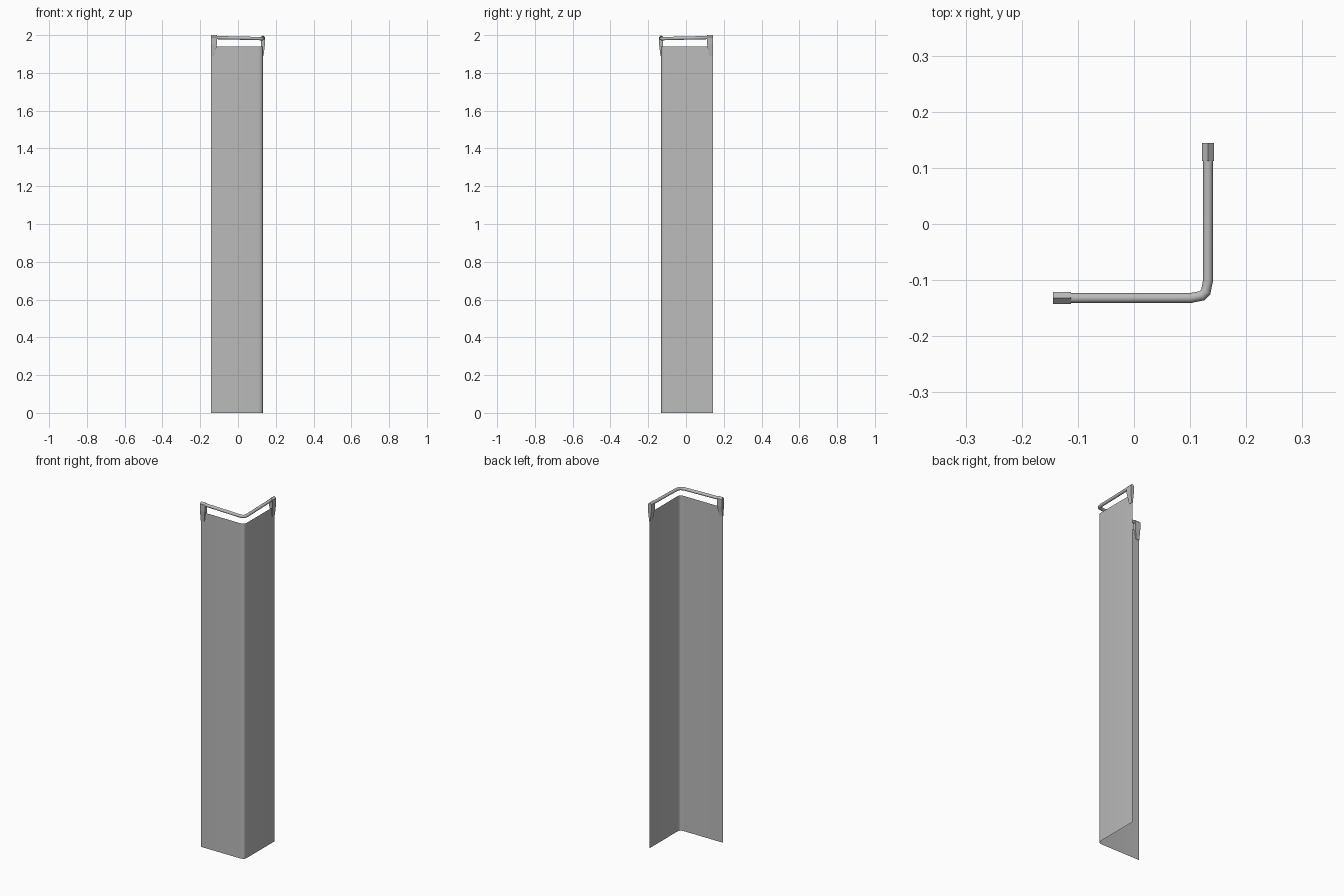
import bpy
import bmesh
from mathutils import Vector

if "Cube" in bpy.data.objects:
    bpy.data.objects.remove(bpy.data.objects["Cube"], do_unlink=True)

steel = bpy.data.materials.new("satin grey")
steel.use_nodes = True
GREY = (0.5, 0.5, 0.5, 1)
steel.diffuse_color = GREY
steel.node_tree.nodes["Principled BSDF"].inputs["Base Color"].default_value = GREY

LINE = 0.132      # distance of both wings from the centre
END = 0.144       # free end of each wing
SHEET_TOP = 1.94


def finish(name, bm, smooth=False):
    mesh = bpy.data.meshes.new(name)
    bm.to_mesh(mesh)
    bm.free()
    mesh.materials.append(steel)
    obj = bpy.data.objects.new(name, mesh)
    bpy.context.collection.objects.link(obj)
    if smooth:
        bpy.ops.object.select_all(action='DESELECT')
        obj.select_set(True)
        bpy.context.view_layer.objects.active = obj
        bpy.ops.object.shade_smooth_by_angle(angle=0.9)
    return obj


def mirror(p):
    """Swap the front wing onto the left wing across the corner diagonal."""
    return Vector((-p[1], -p[0], p[2]))


def both_wings(half):
    return half + [mirror(p) for p in reversed(half)]


# Thin folded sheet with a rounded corner
half = [Vector(p) for p in ((-END, -LINE, 0), (0.105, -LINE, 0),
                            (0.117, -0.1305, 0), (0.125, -0.127, 0))]
bm = bmesh.new()
rows = [[bm.verts.new((p.x, p.y, z)) for p in both_wings(half)]
        for z in (0, SHEET_TOP)]
for i in range(len(rows[0]) - 1):
    bm.faces.new((rows[0][i], rows[0][i + 1], rows[1][i + 1], rows[1][i]))
finish("corner_sheet", bm, True)

# Round top rail, dipping slightly towards the bent corner
half = [Vector(p) for p in ((-0.12, -LINE, 1.987), (0.1, -LINE, 1.982),
                            (0.121, -0.128, 1.981))]
curve = bpy.data.curves.new("top_rail", 'CURVE')
curve.dimensions = '3D'
curve.bevel_depth = 0.009
curve.bevel_resolution = 3
curve.use_fill_caps = True
path = both_wings(half)
spline = curve.splines.new('POLY')
spline.points.add(len(path) - 1)
for point, p in zip(spline.points, path):
    point.co = (*p, 1)
temp = bpy.data.objects.new("rail_path", curve)
bpy.context.collection.objects.link(temp)
bpy.context.view_layer.update()
bm = bmesh.new()
bm.from_mesh(temp.to_mesh())
temp.to_mesh_clear()
bpy.data.objects.remove(temp, do_unlink=True)
finish("top_rail", bm, True)

# Ridged end brackets, tapering down onto the sheet
PROFILE = ((0, 2.0, -0.112), (0.0105, 1.99, -0.112), (0.0105, 1.95, -0.112),
           (0.003, 1.89, -0.122))
section = list(PROFILE) + [(-w, z, x) for w, z, x in reversed(PROFILE[1:])]
for name, flip in (("front_bracket", False), ("left_bracket", True)):
    bm = bmesh.new()
    rings = []
    for outer in (True, False):
        pts = [Vector((-END if outer else x, w - LINE, z)) for w, z, x in section]
        rings.append([bm.verts.new(mirror(p) if flip else p) for p in pts])
    count = len(section)
    for i in range(count):
        j = (i + 1) % count
        bm.faces.new((rings[0][i], rings[0][j], rings[1][j], rings[1][i]))
    for ring in rings:
        bm.faces.new(ring)
    bmesh.ops.recalc_face_normals(bm, faces=bm.faces)
    finish(name, bm)
